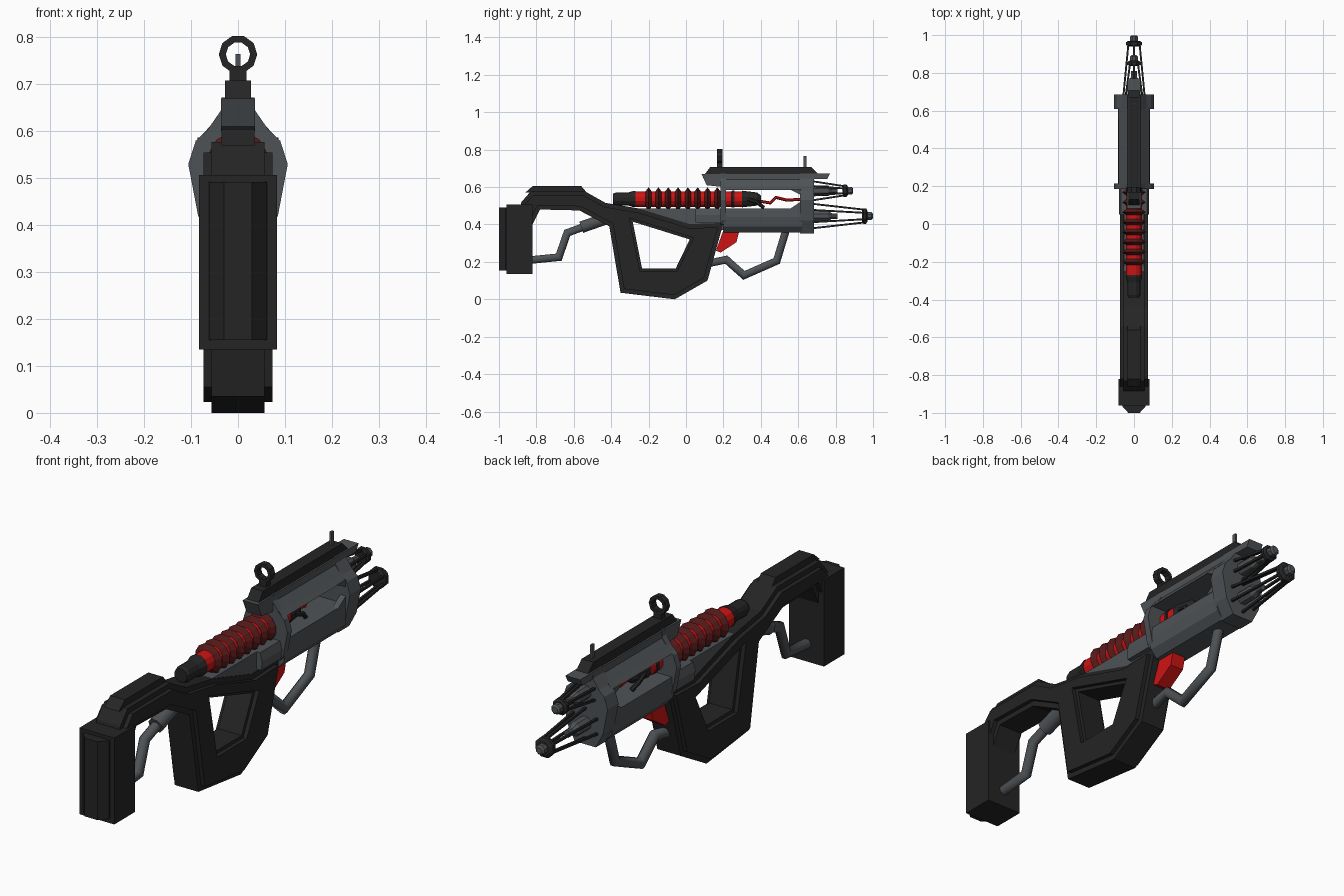
import bpy, bmesh, math
from mathutils import Vector

cube = bpy.data.objects.get("Cube")
if cube:
    bpy.data.objects.remove(cube, do_unlink=True)


def material(name, rgb):
    m = bpy.data.materials.new(name)
    m.use_nodes = True
    m.diffuse_color = (*rgb, 1)
    m.node_tree.nodes["Principled BSDF"].inputs["Base Color"].default_value = (*rgb, 1)
    return m


BLACK = material("black polymer", (0.018, 0.018, 0.018))
GRAY = material("gun metal gray", (0.078, 0.086, 0.093))
RED = material("bright red", (0.62, 0.007, 0.007))
DARK = material("dark red", (0.09, 0.01, 0.01))


def finish(name, bm, mats, smooth=False):
    bmesh.ops.recalc_face_normals(bm, faces=bm.faces)
    mesh = bpy.data.meshes.new(name)
    bm.to_mesh(mesh)
    bm.free()
    for m in mats:
        mesh.materials.append(m)
    ob = bpy.data.objects.new(name, mesh)
    bpy.context.collection.objects.link(ob)
    if smooth:
        bpy.ops.object.select_all(action='DESELECT')
        ob.select_set(True)
        bpy.context.view_layer.objects.active = ob
        bpy.ops.object.shade_smooth_by_angle(angle=math.radians(50))
    return ob


def prism(name, loops, axis, a, b, mat):
    """Extrude an outline (with optional holes) along an axis from a to b."""
    place = {'x': lambda u, v, t: (t, u, v),
             'y': lambda u, v, t: (u, t, v),
             'z': lambda u, v, t: (u, v, t)}[axis]
    bm = bmesh.new()
    caps = ([], [])
    for loop in loops:
        rings = [[bm.verts.new(place(u, v, t)) for u, v in loop] for t in (a, b)]
        for i in range(len(loop)):
            j = (i + 1) % len(loop)
            bm.faces.new((rings[0][i], rings[0][j], rings[1][j], rings[1][i]))
            for cap, ring in zip(caps, rings):
                cap.append(bm.edges.get((ring[i], ring[j])))
    for cap in caps:
        bmesh.ops.triangle_fill(bm, edges=cap, use_beauty=True, normal=place(0, 0, 1))
    return finish(name, bm, [mat])


def inset(loop, d):
    """Move every side of a clockwise outline inward by d."""
    out = []
    for i, p in enumerate(loop):
        p = Vector(p)
        e = (p - Vector(loop[i - 1])).normalized()
        f = (Vector(loop[(i + 1) % len(loop)]) - p).normalized()
        n, m = Vector((e.y, -e.x)), Vector((f.y, -f.x))
        out.append(tuple(p + (n + m) * d / (1 + n.dot(m))))
    return out


def box(name, x, y0, y1, z0, z1, mat):
    return prism(name, [[(-x, z0), (x, z0), (x, z1), (-x, z1)]], 'y', y0, y1, mat)


def mirrored(half):
    return half + [(-x, z) for x, z in reversed(half)]


def lathe(name, stations, z, mats, sides=12, rule=None):
    """Turn (y, radius) stations around an axis along y."""
    bm = bmesh.new()
    rings = []
    for y, r in stations:
        angles = [math.tau * (k + 0.5) / sides for k in range(sides)]
        rings.append([bm.verts.new((r * math.cos(t), y, z + r * math.sin(t))) for t in angles])
    for s, (p, q) in enumerate(zip(rings, rings[1:])):
        for k in range(sides):
            f = bm.faces.new((p[k], p[k - 1], q[k - 1], q[k]))
            f.material_index = rule(s) if rule else 0
    bm.faces.new(rings[0])
    bm.faces.new(rings[-1])
    return finish(name, bm, mats)


def tube(name, path, r, mat, sides=8, smooth=True):
    bm = bmesh.new()
    path = [Vector(p) for p in path]
    rings = []
    for i, p in enumerate(path):
        e = (p - path[i - 1]).normalized() if i else (path[1] - p).normalized()
        f = (path[i + 1] - p).normalized() if i + 1 < len(path) else e
        t = (e + f).normalized()
        n = t.cross(Vector((1, 0, 0))).normalized()
        s = n.cross(t)
        n = n / max(t.dot(e), 0.5)
        angles = [math.tau * (k + 0.5) / sides for k in range(sides)]
        rings.append([bm.verts.new(p + r * (math.cos(w) * s + math.sin(w) * n)) for w in angles])
    for p, q in zip(rings, rings[1:]):
        for k in range(sides):
            bm.faces.new((p[k], p[k - 1], q[k - 1], q[k]))
    bm.faces.new(rings[0])
    bm.faces.new(rings[-1])
    return finish(name, bm, [mat], smooth)


# Stock arm and open grip: a thin core with wider raised side panels
stock = [(-.9, .45), (-.88, .52), (-.83, .577), (-.54, .577), (-.43, .515), (-.25, .485),
         (.02, .402), (.2, .408), (.115, .1), (-.06, 0), (-.35, .035), (-.41, .39),
         (-.57, .475), (-.78, .48), (-.825, .39), (-.9, .39)]
hole = [(-.285, .415), (-.235, .165), (-.055, .165), (.02, .32)]
prism("stock_core", [stock, hole], 'x', -.056, .056, BLACK)
prism("stock_panels", [inset(stock, .022), inset(hole, .014)], 'x', -.074, .074, BLACK)
prism("cheek_pad", [[(-.86, .57), (-.82, .605), (-.56, .605), (-.53, .57)]],
      'x', -.035, .035, BLACK)

# Butt plate with a raised, chamfered rear panel
box("butt_plate", .083, -.96, -.82, .135, .507, BLACK)
prism("butt_panel", [[(-.062, -.95), (-.062, -.965), (-.03, -1), (.03, -1), (.062, -.965),
                      (.062, -.95)]], 'z', .155, .492, BLACK)

# Bent metal pipes under the stock and in front of the grip
tube("rear_pipe", [(0, -.83, .21), (0, -.68, .225), (0, -.635, .355), (0, -.54, .39)], .022, GRAY)
tube("rear_pipe_sleeve", [(0, -.56, .385), (0, -.36, .455)], .034, GRAY)
tube("front_guard", [(0, .11, .19), (0, .215, .212), (0, .31, .128), (0, .485, .205),
                     (0, .535, .37)], .022, GRAY)
prism("trigger", [[(.2, .37), (.285, .365), (.27, .305), (.185, .25), (.16, .26)]],
      'x', -.032, .032, RED)

# Receiver: beam under the coil, lower body, canopy and joining bands
prism("receiver_beam", [[(-.4, .46), (-.3, .485), (.2, .485), (.2, .37), (.03, .37),
                         (-.25, .44)]], 'x', -.054, .054, GRAY)
upper = [(.035, .67), (.035, .64), (.065, .605), (.083, .585)]
lower = [(.083, .485), (.086, .44), (.078, .39), (.05, .357)]
prism("receiver_rear", [mirrored([(.07, .485), (.08, .45), (.076, .41)])],
      'y', .05, .2, GRAY)
prism("lower_body", [mirrored(lower)], 'y', .2, .62, GRAY)
prism("canopy", [mirrored(upper)], 'y', .19, .62, GRAY)
prism("canopy_rear", [[(.083, .67), (.11, .61), (.2, .6), (.2, .67)]], 'x', -.036, .036, GRAY)
band = [(.035, .672), (.036, .645), (.065, .603), (.09, .58), (.106, .53), (.085, .42)]
prism("rear_band", [mirrored(band + [(.07, .4)])], 'y', .185, .215, GRAY)
prism("front_band", [mirrored(band + [(.05, .353)])], 'y', .61, .685, GRAY)
prism("front_visor", [[(.68, .672), (.77, .672), (.755, .642), (.68, .642)]],
      'x', -.035, .035, GRAY)
for s in (-1, 1):
    side = "left" if s > 0 else "right"
    for z, dz in ((.483, .04), (.587, -.03)):
        level = "lower" if dz > 0 else "upper"
        prism(f"{level}_window_gusset_{side}", [[(.555, z), (.615, z), (.615, z + dz)]],
              'x', s * .06, s * .086, GRAY)

# Top rail with ring sight and post sight
prism("top_rail", [[(.1, .668), (.13, .708), (.67, .708), (.71, .668)]], 'x', -.028, .028, BLACK)
circle = [(math.cos(math.tau * k / 10), math.sin(math.tau * k / 10)) for k in range(10)]
prism("ring_sight", [[(r * c, .764 + r * s) for c, s in circle] for r in (.041, .026)],
      'y', .167, .195, BLACK)
box("ring_sight_stem", .018, .167, .195, .7, .734, BLACK)
box("post_sight", .005, .628, .645, .7, .765, GRAY)

# Finned red coil with black end caps
axis = .536
lathe("coil_rear_cap", [(-.39, .03), (-.375, .036), (-.31, .036), (-.28, .045), (-.27, .045)],
      axis, [BLACK])
coil = [(-.275, .043)]
for k in range(8):
    y = -.2 + k * .0525
    coil += [(y - .016, .043), (y, .065), (y + .016, .043)]
coil.append((.3, .043))
lathe("finned_coil", coil, axis, [RED, DARK], rule=lambda s: 1 if s % 3 and s < 24 else 0)
lathe("coil_front_cap", [(.24, .03), (.245, .047), (.26, .047), (.262, .03)], axis, [BLACK])
lathe("coil_nozzle", [(.3, .046), (.35, .04), (.38, .036), (.4, .02)], axis, [BLACK])
for s in (-1, 1):
    tube("nozzle_prong_" + ("left" if s > 0 else "right"),
         [(s * .035, .33, .535), (s * .045, .38, .52), (s * .03, .415, .49)],
         .01, BLACK, 6, False)
tube("red_wire", [(0, .39, .525), (0, .45, .515), (0, .48, .545), (0, .54, .53), (0, .62, .535)],
     .008, RED, 6, False)

# Two muzzles: converging rods, end disc, hub and inner barrel
for name, z, end, r0, r1, disc in (("upper", .58, .85, .052, .024, .036),
                                   ("lower", .445, .955, .066, .034, .045)):
    for k in range(6):
        t = math.tau * (k + .5) / 6
        c, s = math.cos(t), math.sin(t)
        tube(f"{name}_muzzle_rod_{k + 1}", [(r0 * c, .67, z + r0 * s), (r1 * c, end, z + r1 * s)],
             .007, BLACK, 4, False)
    lathe(f"{name}_muzzle_disc", [(end - .014, disc * .75), (end - .007, disc),
                                  (end + .008, disc), (end + .015, disc * .7)], z, [BLACK], 8)
    lathe(f"{name}_muzzle_hub", [(end, .022), (end + .037, .022), (end + .044, .014)],
          z, [GRAY], 8)
    lathe(f"{name}_muzzle_barrel", [(.67, .03), (.76, .03), (.78, .016), (.81, .016)],
          z, [GRAY], 8)
